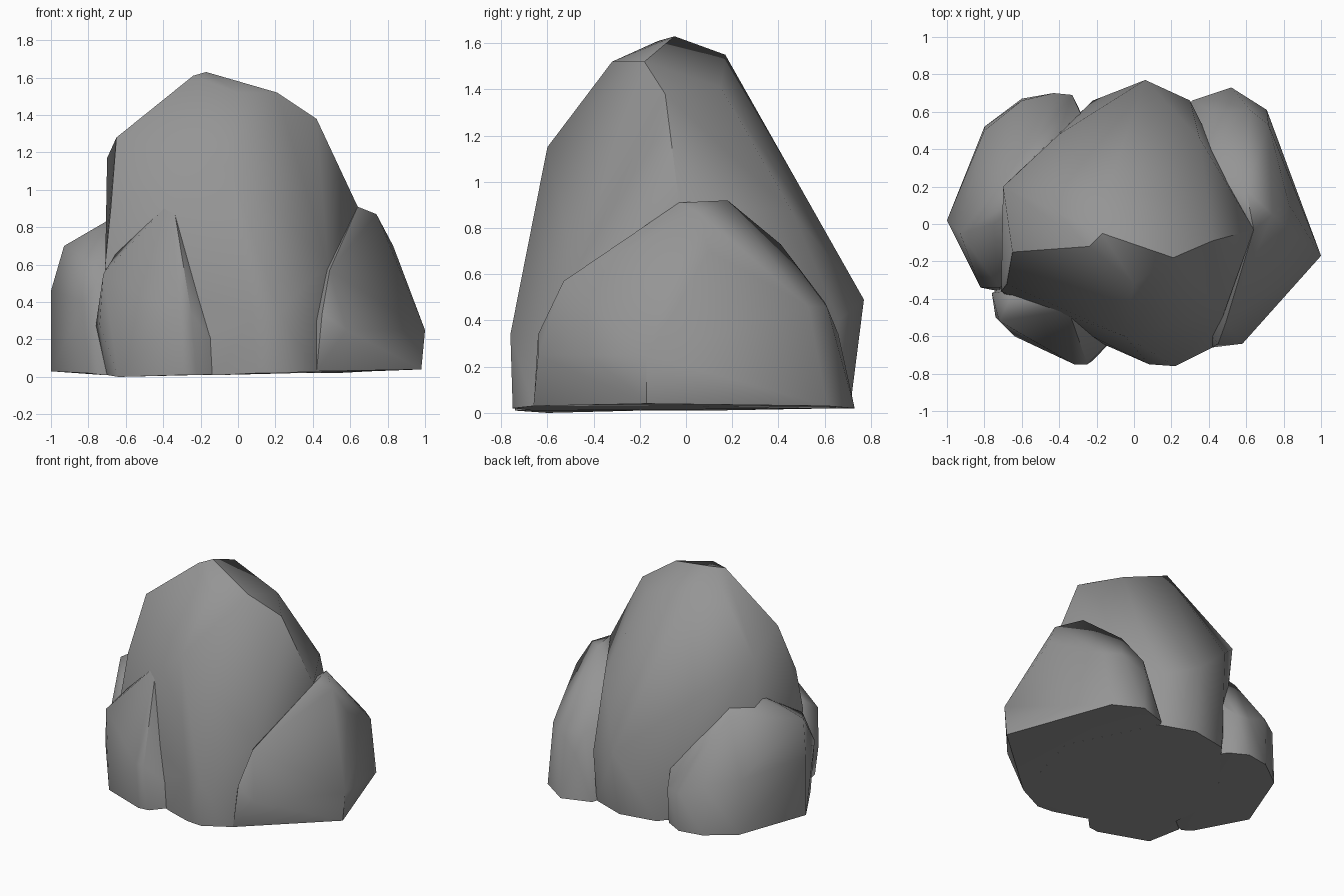
import bpy
import bmesh
from math import radians

# Remove the default cube
default_cube = bpy.data.objects.get("Cube")
if default_cube:
    bpy.data.objects.remove(default_cube, do_unlink=True)


def make_material(name, color):
    material = bpy.data.materials.new(name)
    material.use_nodes = True
    material.diffuse_color = color
    material.node_tree.nodes["Principled BSDF"].inputs["Base Color"].default_value = color
    material.node_tree.nodes["Principled BSDF"].inputs["Roughness"].default_value = 0.9
    return material


stone_grey = make_material("stone grey", (0.3, 0.3, 0.3, 1))


def make_boulder(name, corners, ridge=()):
    """Wrap a tight skin around a few corner points, smooth it, keep the ridge sharp."""
    mesh = bpy.data.meshes.new(name)
    bm = bmesh.new()
    for corner in corners:
        bm.verts.new(corner)
    result = bmesh.ops.convex_hull(bm, input=bm.verts)
    unused = {item for item in result["geom_interior"] + result["geom_unused"]
              if isinstance(item, bmesh.types.BMVert)}
    bmesh.ops.delete(bm, geom=list(unused), context="VERTS")
    # Merge almost flat neighbouring triangles into broad facets
    bmesh.ops.dissolve_limit(bm, angle_limit=radians(3), verts=bm.verts, edges=bm.edges)
    bmesh.ops.recalc_face_normals(bm, faces=bm.faces)
    bm.to_mesh(mesh)
    bm.free()
    mesh.materials.append(stone_grey)
    boulder = bpy.data.objects.new(name, mesh)
    bpy.context.collection.objects.link(boulder)
    bpy.ops.object.select_all(action="DESELECT")
    boulder.select_set(True)
    bpy.context.view_layer.objects.active = boulder
    bpy.ops.object.shade_smooth_by_angle(angle=radians(58))
    on_ridge = {v.index for v in mesh.vertices
                if tuple(round(c, 2) for c in v.co) in ridge}
    for edge in mesh.edges:
        if on_ridge.issuperset(edge.vertices):
            edge.use_edge_sharp = True


# Tall central boulder: crest, front slope, back slope, foot
crest = [(-.71, -.36, .6), (-.68, -.32, .9), (-.65, -.15, 1.28), (-.24, -.12, 1.61),
         (-.17, -.05, 1.63), (.21, -.18, 1.52), (.42, -.09, 1.38), (.64, -.03, .91)]
front_slope = [(0, -.32, 1.52), (-.05, -.6, 1.15), (.48, -.48, .61), (.08, -.75, .34), (.22, -.76, .34)]
back_slope = [(-.15, .17, 1.55), (.22, .15, 1.41), (-.7, .2, 1.17), (0, .48, .97),
              (.35, .46, .87), (-.4, .48, .9), (.06, .77, .49), (.3, .66, .4)]
foot = [(-.6, -.45, .01), (-.1, -.66, .01), (.1, -.74, .02), (.22, -.75, .02), (.42, -.66, .03),
        (.6, 0, .03), (.3, .62, .02), (.05, .71, .02), (-.22, .66, .02), (-.65, .1, .01)]
make_boulder("central_boulder", crest + front_slope + back_slope + foot, crest)

# Low bulge at the front right corner, fading into the slope above
bulge_top = [(-.72, -.52, .55), (-.64, -.35, .68), (-.35, -.46, .95), (-.2, -.4, .6)]
bulge_side = [(-.76, -.37, .28), (-.74, -.5, .28), (-.32, -.75, .34), (-.25, -.75, .34)]
bulge_foot = [(-.7, -.36, .01), (-.64, -.6, 0), (-.3, -.74, .01), (-.22, -.73, .01),
              (0, -.5, .02), (-.5, -.2, .01)]
make_boulder("front_bulge", bulge_top + bulge_side + bulge_foot)

# Medium boulder leaning on the left side, with its inner end buried
left_top = [(.64, -.03, .91), (.74, .05, .87), (.6, .18, .92), (.83, .1, .7), (.45, .41, .73)]
left_side = [(.49, -.53, .57), (.45, -.64, .34), (.58, -.64, .25), (1, -.17, .25),
             (.42, .6, .48), (.62, .61, .46), (.72, .53, .46), (.45, .66, .34)]
left_foot = [(.42, -.66, .03), (.98, -.17, .04), (.71, .61, .03), (.52, .73, .02), (.31, .66, .02)]
left_inner = [(.3, -.1, .5), (.2, .3, .6), (.25, -.4, .04), (.2, .4, .04)]
make_boulder("left_boulder", left_top + left_side + left_foot + left_inner)

# Low boulder wrapping the right and back corner, with its inner end buried
right_top = [(-.93, -.05, .7), (-.75, 0, .79), (-.6, .35, .78), (-.72, -.34, .58)]
right_side = [(-1, .02, .46), (-.82, -.34, .4), (-.8, .5, .42), (-.6, .66, .38),
              (-.43, .7, .3), (-.33, .69, .3)]
right_foot = [(-1, .02, .03), (-.8, -.32, .02), (-.72, -.36, .01), (-.8, .52, .02),
              (-.6, .67, .02), (-.43, .7, .02), (-.3, .63, .02)]
right_inner = [(-.5, .2, .95), (-.2, .4, .6), (-.2, .4, .04), (-.3, -.2, .04)]
make_boulder("right_boulder", right_top + right_side + right_foot + right_inner)
